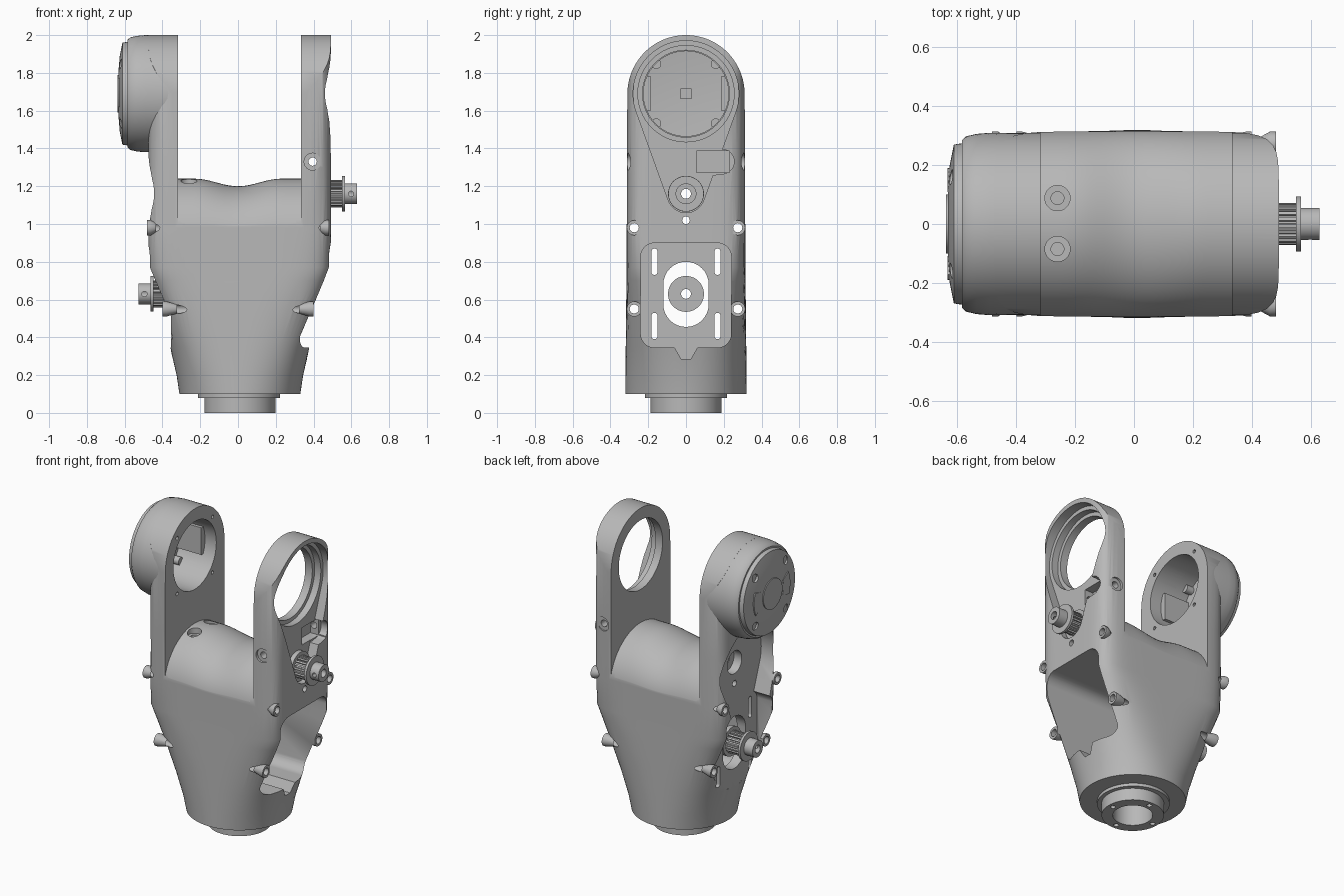
import bpy, bmesh
from math import sin, cos, pi, acos, radians

if "Cube" in bpy.data.objects:
    bpy.data.objects.remove(bpy.data.objects["Cube"])

grey = bpy.data.materials.new("plain grey")
grey.use_nodes = True
grey.diffuse_color = (0.48, 0.48, 0.48, 1)
grey.node_tree.nodes["Principled BSDF"].inputs["Base Color"].default_value = grey.diffuse_color


def finish(name, bm):
    bmesh.ops.remove_doubles(bm, verts=bm.verts, dist=1e-5)
    bmesh.ops.recalc_face_normals(bm, faces=bm.faces)
    mesh = bpy.data.meshes.new(name)
    bm.to_mesh(mesh)
    bm.free()
    ob = bpy.data.objects.new(name, mesh)
    bpy.context.collection.objects.link(ob)
    mesh.materials.append(grey)
    return ob


def loft(name, rings):
    bm = bmesh.new()
    rows = [[bm.verts.new(p) for p in ring] for ring in rings]
    n = len(rows[0])
    for a, b in zip(rows, rows[1:]):
        for i in range(n):
            j = (i + 1) % n
            bm.faces.new((a[i], a[j], b[j], b[i]))
    bm.faces.new(rows[0])
    bm.faces.new(rows[-1])
    return finish(name, bm)


def place(axis, u, v, w):
    return {"x": (w, u, v), "y": (u, w, v), "z": (u, v, w)}[axis]


def prism(name, pts, axis, lo, hi):
    return loft(name, [[place(axis, u, v, w) for u, v in pts] for w in (lo, hi)])


def arc(u, v, r, a0=0, a1=2 * pi, n=48):
    return [(u + r * cos(a0 + (a1 - a0) * i / n), v + r * sin(a0 + (a1 - a0) * i / n)) for i in range(n)]


def rod(name, axis, u, v, r, lo, hi, n=48):
    return prism(name, arc(u, v, r, n=n), axis, lo, hi)


def rect(u0, u1, v0, v1):
    return [(u0, v0), (u1, v0), (u1, v1), (u0, v1)]


def belt(top, r1, bottom, r2):
    # tangent outline round a large circle above a small one
    t = acos((r1 - r2) / (top - bottom))
    return arc(0, top, r1, -pi / 2 + t, 1.5 * pi - t, 56) + [(-r1 * sin(t), top - r1 * cos(t))] + \
        arc(0, bottom, r2, -pi / 2 - t, -pi / 2 + t, 24) + [(r2 * sin(t), bottom - r2 * cos(t))]


def slot(u, v0, v1, r):
    return arc(u, v1 - r, r, 0, pi, 16) + [(u - r, v1 - r)] + arc(u, v0 + r, r, pi, 2 * pi, 16) + [(u + r, v0 + r)]


def combine(ob, other, op):
    mod = ob.modifiers.new("join", "BOOLEAN")
    mod.operation, mod.object, mod.solver = op, other, "EXACT"
    dg = bpy.context.evaluated_depsgraph_get()
    ob.data = bpy.data.meshes.new_from_object(ob.evaluated_get(dg))
    ob.modifiers.clear()
    bpy.data.objects.remove(other)


def cut(ob, *cutters):
    for c in cutters:
        combine(ob, c, "DIFFERENCE")


def smooth(ob):
    bpy.ops.object.select_all(action="DESELECT")
    ob.select_set(True)
    bpy.context.view_layer.objects.active = ob
    bpy.ops.object.shade_smooth_by_angle(angle=radians(30))


# Forked body: round foot growing into a wide, soft-cornered block
def section(z, x0, x1, b, n):
    ring = []
    for i in range(112):
        c, s = cos(2 * pi * i / 112), sin(2 * pi * i / 112)
        k = (abs(c) ** n + abs(s) ** n) ** (-1 / n)
        ring.append(((x0 + x1) / 2 + (x1 - x0) / 2 * k * c, b * k * s, z))
    return ring


body = loft("forked_body", [section(*s) for s in (
    (0.1, -0.31, 0.33, 0.32, 2), (0.2, -0.325, 0.345, 0.32, 2.2), (0.35, -0.36, 0.38, 0.319, 2.7),
    (0.55, -0.415, 0.435, 0.317, 3.8), (0.7, -0.458, 0.475, 0.315, 5.5), (0.77, -0.477, 0.492, 0.314, 7),
    (0.98, -0.477, 0.492, 0.314, 8), (1.3, -0.475, 0.492, 0.314, 8), (2.02, -0.475, 0.492, 0.314, 8))])
outline = [(-0.33, 0.05), (0.33, 0.05)] + arc(0, 1.69, 0.31, 0, pi, 63) + [(-0.31, 1.69)]
combine(body, prism("trim", outline, "x", -0.7, 0.7), "INTERSECT")

# Gap between the arms, leaving a barrel-shaped saddle
rings = []
for i in range(25):
    x = -0.317 + 0.65 * i / 24
    h = 0.31 - 0.04 * (0.5 + 0.5 * cos(pi * min(1, abs(x) / 0.23)))
    rings.append([(x, -0.5, 2.2), (x, -0.5, 0.93)] +
                 [(x, -0.322 * cos(pi * k / 40), 0.93 + h * sin(pi * k / 40)) for k in range(41)] +
                 [(x, 0.5, 0.93), (x, 0.5, 2.2)])
cut(body, loft("gap", rings))

# Screw bosses at the corners
for side in (-1, 1):
    for y in (-0.274, 0.274):
        for z, x0, x1 in ((0.55, 0.26, 0.4), (0.98, 0.4, 0.482)):
            boss = loft("boss", [[(side * x, u, v) for u, v in arc(y, z, r, n=24)]
                                 for x, r in ((x0, 0.006), (x1 - 0.02, 0.04), (x1, 0.04))])
            combine(body, boss, "UNION")
for y in (-0.274, 0.274):
    for z in (0.55, 0.98):
        cut(body, rod("hole", "x", y, z, 0.024, -0.7, 0.7, 24))

# Bearing seat, belt recess and tensioner pocket in the left arm
cut(body, prism("recess", belt(1.69, 0.28, 1.16, 0.1), "x", 0.43, 0.7),
    rod("seat", "x", 0, 1.69, 0.255, 0.385, 0.7, 64),
    rod("hole", "x", 0, 1.69, 0.23, 0.2, 0.7, 64),
    prism("channel", [(0.05, 1.245), (0.19, 1.265)] + arc(0.19, 1.33, 0.065, -pi / 2, pi / 2, 16) +
          [(0.19, 1.395), (0.05, 1.41)], "x", 0.432, 0.7),
    prism("pocket", rect(0.055, 0.23, 1.273, 1.387), "x", 0.37, 0.7),
    rod("hole", "y", 0.395, 1.33, 0.022, -0.5, 0.5, 24),
    rod("sink", "y", 0.395, 1.33, 0.045, -0.5, -0.295, 32),
    rod("sink", "y", 0.395, 1.33, 0.045, 0.295, 0.5, 32))

# Belt recess on the right side
cut(body, prism("recess", belt(1.16, 0.28, 0.63, 0.1), "x", -0.7, -0.357),
    rod("hole", "x", 0, 1.69, 0.225, -0.7, -0.2, 64),
    rod("sink", "x", 0, 1.16, 0.075, -0.7, -0.3))

# Motor bay opening on the left, matching shallow bay and motor mount on the right
bay = [(-0.06, 0.345), (-0.025, 0.285), (0.025, 0.285), (0.06, 0.345)] + \
    arc(0.165, 0.42, 0.075, -pi / 2, 0, 10) + arc(0.165, 0.825, 0.075, 0, pi / 2, 10) + [(0.165, 0.9)] + \
    arc(-0.165, 0.825, 0.075, pi / 2, pi, 10) + arc(-0.165, 0.42, 0.075, pi, 1.5 * pi, 10) + [(-0.165, 0.345)]
cut(body, prism("bay", bay, "x", -0.29, 0.7),
    prism("outer_bay", bay, "x", -0.7, -0.355),
    prism("window", slot(0, 0.455, 0.8, 0.12), "x", -0.7, 0))
for y in (-0.167, 0.167):
    for z in (0.39, 0.73):
        cut(body, prism("slot", slot(y, z, z + 0.14, 0.016), "x", -0.7, 0))

# Shaft bores, saddle screws and arm face screws
cut(body, rod("bore", "x", 0, 1.16, 0.026, -0.7, 0.7, 24),
    rod("bore", "x", 0, 1.02, 0.02, -0.7, 0.7, 24))
for y in (-0.085, 0.088):
    cut(body, rod("sink", "z", -0.26, y, 0.043, 1.2, 1.3, 32), rod("hole", "z", -0.26, y, 0.022, 1.05, 1.3, 24))
for y, z in arc(0, 1.69, 0.262, pi / 4, 2.25 * pi, 4):
    cut(body, rod("hole", "x", y, z, 0.012, -0.37, -0.3, 12))
cut(body, rod("foot_bore", "z", 0.01, 0, 0.12, 0, 0.2))
smooth(body)

# Foot flange with bore and screw holes
foot = rod("foot_flange", "z", 0.01, 0, 0.188, 0, 0.11, 64)
combine(foot, rod("lip", "z", 0.005, 0, 0.218, 0.08, 0.105, 64), "UNION")
cut(foot, rod("bore", "z", 0.01, 0, 0.12, -0.1, 0.3))
for x, y in arc(0.01, 0, 0.155, n=4):
    cut(foot, rod("hole", "z", x, y, 0.016, -0.1, 0.05, 16))
smooth(foot)

# Round motor housing with domed cap on the right arm
profile = [(-0.635, 0), (-0.632, 0.13), (-0.626, 0.2), (-0.612, 0.27), (-0.585, 0.274), (-0.585, 0.285), (-0.57, 0.298),
           (-0.535, 0.306), (-0.49, 0.31), (-0.35, 0.308), (-0.35, 0.226), (-0.58, 0.226), (-0.6, 0)]
bm = bmesh.new()
vs = [bm.verts.new((x, 0, r)) for x, r in profile]
es = [bm.edges.new(p) for p in zip(vs, vs[1:])]
bmesh.ops.spin(bm, geom=vs + es, cent=(0, 0, 0), axis=(1, 0, 0), angle=2 * pi, steps=72)
bmesh.ops.translate(bm, verts=bm.verts, vec=(0, 0, 1.69))
housing = finish("motor_housing", bm)
for y, z in arc(0, 1.69, 0.225, pi / 4, 2.25 * pi, 4):
    cut(housing, rod("sink", "x", y, z, 0.026, -0.7, -0.61, 20))
smooth(housing)
smooth(rod("cap_hub", "x", 0, 1.69, 0.1, -0.639, -0.61))
for a in (0, pi):
    pts = arc(0, 1.69, 0.19, a - 0.45, a + 0.45, 12) + arc(0, 1.69, 0.12, a + 0.45, a - 0.45, 12)
    prism("cap_panel", pts, "x", -0.634, -0.61)

# Lugs, screw posts and square stub inside the housing
for s in (-1, 1):
    prism("housing_lug", rect(min(s * 0.185, s * 0.228), max(s * 0.185, s * 0.228), 1.6, 1.78), "x", -0.59, -0.4)
for y, z in arc(0, 1.69, 0.222, pi / 4, 2.25 * pi, 4):
    smooth(rod("screw_post", "x", y, z, 0.026, -0.59, -0.53, 20))
prism("square_stub", rect(-0.028, 0.028, 1.662, 1.718), "x", -0.61, -0.56)


# Toothed pulleys on both sides
def pulley(name, z, side, x0, x1, x2, x3):
    def span(a, b):
        return min(side * a, side * b), max(side * a, side * b)
    teeth = [(r * cos(2 * pi * (i + d) / 20), z + r * sin(2 * pi * (i + d) / 20))
             for i in range(20) for d, r in ((0, 0.072), (0.5, 0.072), (0.55, 0.06), (0.95, 0.06))]
    ob = prism(name, teeth, "x", *span(x0, x1))
    combine(ob, rod("base", "x", 0, z, 0.095, *span(x0 - 0.02, x0 + 0.01)), "UNION")
    combine(ob, rod("flange", "x", 0, z, 0.094, *span(x1 - 0.002, x2)), "UNION")
    combine(ob, rod("hub", "x", 0, z, 0.055, *span(x2 - 0.002, x3)), "UNION")
    cut(ob, rod("bore", "x", 0, z, 0.026, -1, 1, 24),
        rod("set_screw", "y", side * (x2 + x3) / 2, z, 0.014, -0.2, 0, 16))
    smooth(ob)


pulley("left_pulley", 1.16, 1, 0.45, 0.553, 0.567, 0.63)
pulley("right_pulley", 0.63, -1, 0.33, 0.45, 0.464, 0.527)
